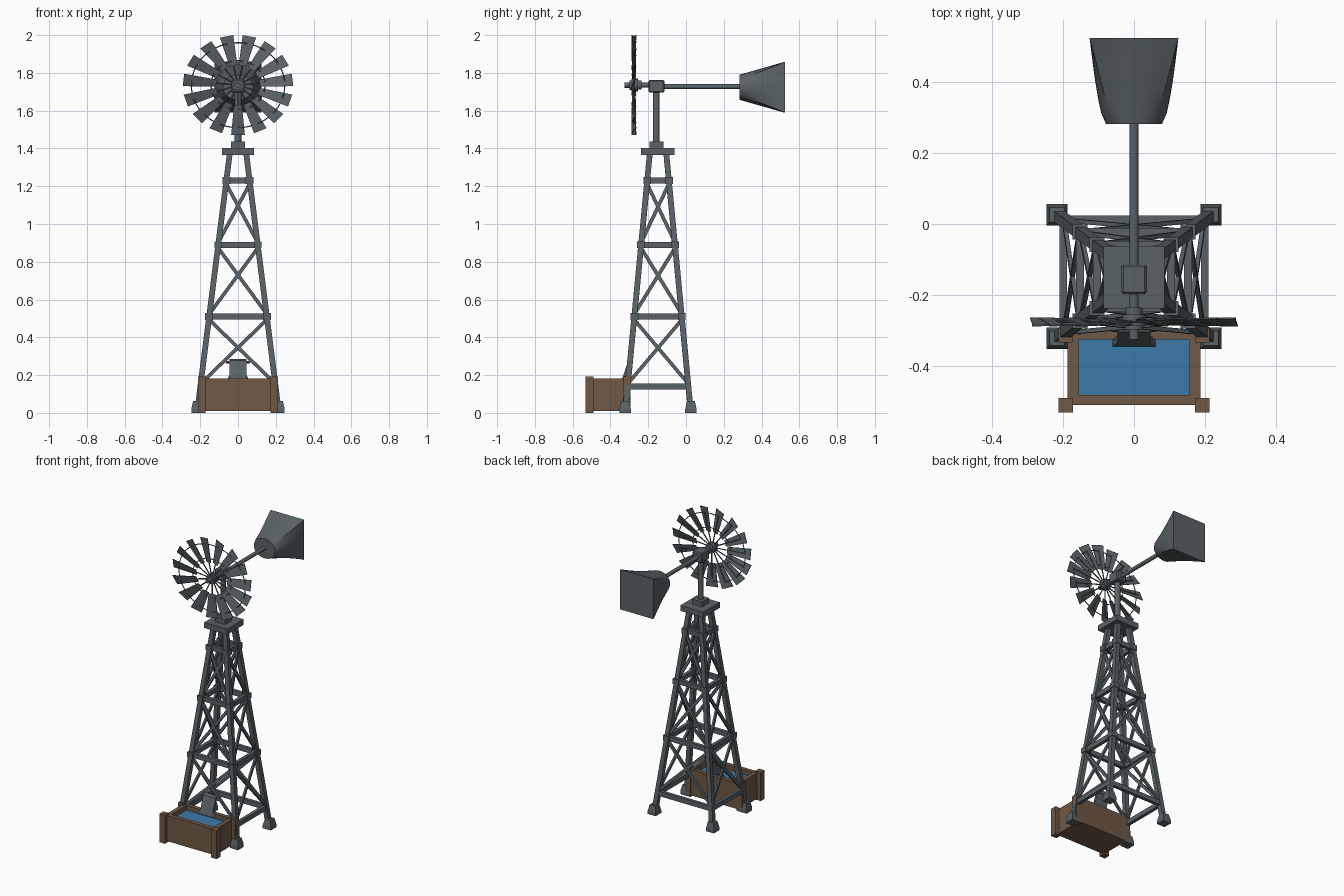
import bpy, bmesh, math
from mathutils import Vector, Matrix

if "Cube" in bpy.data.objects:
    bpy.data.objects.remove(bpy.data.objects["Cube"])

def material(name, rgb):
    m = bpy.data.materials.new(name)
    m.diffuse_color = (*rgb, 1)
    m.use_nodes = True
    m.node_tree.nodes["Principled BSDF"].inputs["Base Color"].default_value = m.diffuse_color
    return m

STEEL = material("weathered_steel", (0.100, 0.123, 0.134))
WOOD = material("brown_wood", (0.160, 0.098, 0.060))
WATER = material("blue_water", (0.045, 0.195, 0.385))

def finish(name, bm, mat, smooth=False):
    bmesh.ops.recalc_face_normals(bm, faces=bm.faces)
    me = bpy.data.meshes.new(name)
    bm.to_mesh(me)
    bm.free()
    me.materials.append(mat)
    ob = bpy.data.objects.new(name, me)
    bpy.context.collection.objects.link(ob)
    if smooth:
        bpy.ops.object.select_all(action='DESELECT')
        ob.select_set(True)
        bpy.context.view_layer.objects.active = ob
        bpy.ops.object.shade_smooth_by_angle(angle=math.radians(35))
    return ob

def add_box(bm, lo, hi):
    lo, hi = Vector(lo), Vector(hi)
    bmesh.ops.create_cube(bm, size=1, matrix=Matrix.Translation((lo + hi) / 2)
                          @ Matrix.Diagonal((*(hi - lo), 1)))

def add_beam(bm, a, b, width, depth, side):
    """Rectangular bar from a to b; depth is measured along side."""
    a, b = Vector(a), Vector(b)
    d = (b - a).normalized()
    u = d.cross(Vector(side)).normalized()
    v = u.cross(d)
    rot = Matrix((u, v, d)).transposed().to_4x4()
    bmesh.ops.create_cube(bm, size=1, matrix=Matrix.Translation((a + b) / 2) @ rot
                          @ Matrix.Diagonal((width, depth, (b - a).length, 1)))

def add_rod(bm, a, b, r1, r2=None, segments=12):
    a, b = Vector(a), Vector(b)
    d = b - a
    bmesh.ops.create_cone(bm, cap_ends=True, segments=segments, radius1=r1,
                          radius2=r1 if r2 is None else r2, depth=d.length,
                          matrix=Matrix.Translation((a + b) / 2)
                          @ d.to_track_quat('Z', 'Y').to_matrix().to_4x4())

def loft(bm, rings):
    rows = [[bm.verts.new(p) for p in r] for r in rings]
    for p, q in zip(rows, rows[1:]):
        for i in range(len(p)):
            j = (i + 1) % len(p)
            bm.faces.new((p[i], p[j], q[j], q[i]))
    bm.faces.new(rows[0])
    bm.faces.new(rows[-1])

CY = -0.148          # tower axis
SIGNS = [(-1, -1), (1, -1), (1, 1), (-1, 1)]

def leg_at(s, z):
    t = z / 1.37
    return Vector((s[0] * (0.217 + (0.044 - 0.217) * t),
                   CY + s[1] * (0.174 + (0.044 - 0.174) * t), z))

# tower legs, feet and joint collars
bm = bmesh.new()
for s in SIGNS:
    add_beam(bm, leg_at(s, 0.03), leg_at(s, 1.37), 0.03, 0.03, (0, 1, 0))
finish("tower_legs", bm, STEEL)

bm = bmesh.new()
for s in SIGNS:
    c = leg_at(s, 0)
    loft(bm, [[(c.x + a * h, c.y + b * h, z) for a, b in SIGNS]
              for z, h in ((0, 0.030), (0.02, 0.030), (0.062, 0.021))])
finish("tower_feet", bm, STEEL)

LEVELS = [0.14, 0.51, 0.89, 1.23]
bm = bmesh.new()
for z in LEVELS[1:]:
    for s in SIGNS:
        c = leg_at(s, z)
        h = Vector((0.021, 0.021, 0.018))
        add_box(bm, c - h, c + h)
finish("joint_collars", bm, STEEL)

# horizontal girts and crossed braces on all four sides
girts, braces = bmesh.new(), bmesh.new()
for k in range(4):
    s, t = SIGNS[k], SIGNS[(k + 1) % 4]
    out = (0, 1, 0) if k % 2 == 0 else (1, 0, 0)
    for z in LEVELS:
        add_beam(girts, leg_at(s, z), leg_at(t, z), 0.032, 0.022, out)
    for z0, z1 in zip(LEVELS, LEVELS[1:]):
        for p, q in ((s, t), (t, s)):
            add_beam(braces, leg_at(p, z0 + 0.015), leg_at(q, z1 - 0.015), 0.019, 0.012, out)
finish("tower_girts", girts, STEEL)
finish("cross_braces", braces, STEEL)

# platform and head
bm = bmesh.new()
add_box(bm, (-0.086, CY - 0.09, 1.365), (0.086, CY + 0.086, 1.402))
add_box(bm, (-0.037, -0.192, 1.40), (0.037, -0.118, 1.436))
finish("top_platform", bm, STEEL)

bm = bmesh.new()
add_rod(bm, (0, -0.157, 1.43), (0, -0.157, 1.71), 0.018)
finish("head_post", bm, STEEL, True)

bm = bmesh.new()
add_box(bm, (-0.036, -0.198, 1.695), (0.036, -0.115, 1.762))
bmesh.ops.bevel(bm, geom=bm.edges[:], offset=0.006, segments=1, affect='EDGES')
finish("gearbox", bm, STEEL)

bm = bmesh.new()
add_rod(bm, (0, -0.12, 1.727), (0, 0.30, 1.727), 0.013)
finish("tail_boom", bm, STEEL, True)

# tail: round at the boom, flaring to a square end
bm = bmesh.new()
rings, N = [], 32
for i in range(9):
    t = i / 8
    ring = []
    for k in range(N):
        a = 2 * math.pi * (k + 0.5) / N + math.pi / 4 - math.pi / N
        c, s = math.cos(a), math.sin(a)
        m = max(abs(c), abs(s))
        hx = 0.079 + 0.046 * t ** 0.6
        hz = 0.066 + 0.069 * t
        ring.append((hx * (c * (1 - t) + c / m * t), 0.282 + 0.242 * t,
                     1.724 + hz * (s * (1 - t) + s / m * t)))
    rings.append(ring)
loft(bm, rings)
finish("tail", bm, STEEL, True)

# wheel: hub, spokes, rings and fifteen pitched blades
WY, WZ, SX = -0.276, 1.735, 1.1

def wheel(a, r, y=0.0, w=0.0):
    """Point at angle a and radius r, moved sideways by w."""
    c, s = math.cos(a), math.sin(a)
    return Vector((SX * (r * c - w * s), WY + y, WZ + r * s + w * c))

bm = bmesh.new()
for y0, y1, r in ((-0.325, -0.295, 0.014), (-0.298, -0.286, 0.026), (-0.288, -0.255, 0.034),
                  (-0.256, -0.236, 0.024), (-0.238, -0.19, 0.013)):
    add_rod(bm, (0, y0, WZ), (0, y1, WZ), r, segments=16)
finish("wheel_hub", bm, STEEL, True)

blades, spokes = bmesh.new(), bmesh.new()
for i in range(15):
    a = -math.pi / 2 + i * 2 * math.pi / 15
    rings = []
    for r, w in ((0.105, 0.019), (0.185, 0.026), (0.264, 0.033)):
        p = w * 0.33
        rings.append([wheel(a, r, y, ww) for y, ww in
                      ((-p - 0.002, -w), (p - 0.002, w), (p + 0.002, w), (-p + 0.002, -w))])
    loft(blades, rings)
    add_rod(spokes, wheel(a, 0.02), wheel(a, 0.23, 0.004), 0.004, segments=6)
finish("wheel_blades", blades, STEEL)
finish("wheel_spokes", spokes, STEEL)

bm = bmesh.new()
for r in (0.13, 0.225):
    for i in range(45):
        a, b = 2 * math.pi * i / 45, 2 * math.pi * (i + 1) / 45
        add_rod(bm, wheel(a, r), wheel(b, r), 0.003, segments=6)
finish("wheel_rings", bm, STEEL)

# water trough
bm = bmesh.new()
for s in (-1, 1):
    x0, x1 = sorted((s * 0.157, s * 0.187))
    add_box(bm, (x0, -0.51, 0.01), (x1, -0.297, 0.183))
for y0, y1 in ((-0.51, -0.482), (-0.325, -0.297)):
    add_box(bm, (-0.157, y0, 0.01), (0.157, y1, 0.183))
add_box(bm, (-0.157, -0.482, 0.01), (0.157, -0.325, 0.03))
finish("trough_boards", bm, WOOD)

bm = bmesh.new()
for s in (-1, 1):
    x0, x1 = sorted((s * 0.172, s * 0.213))
    for y0, y1 in ((-0.532, -0.491), (-0.334, -0.293)):
        add_box(bm, (x0, y0, 0), (x1, y1, 0.192))
finish("trough_posts", bm, WOOD)

bm = bmesh.new()
add_box(bm, (-0.157, -0.482, 0.03), (0.157, -0.325, 0.152))
finish("trough_water", bm, WATER)

# spout leaning over the back board
bm = bmesh.new()
loft(bm, [[(-w, y, z), (w, y, z), (w, y + 0.02, z + 0.008), (-w, y + 0.02, z + 0.008)]
          for w, y, z in ((0.060, -0.345, 0.165), (0.046, -0.335, 0.19), (0.046, -0.305, 0.278))])
add_rod(bm, (-0.064, -0.297, 0.268), (0.064, -0.297, 0.268), 0.007, segments=8)
finish("water_spout", bm, STEEL)
